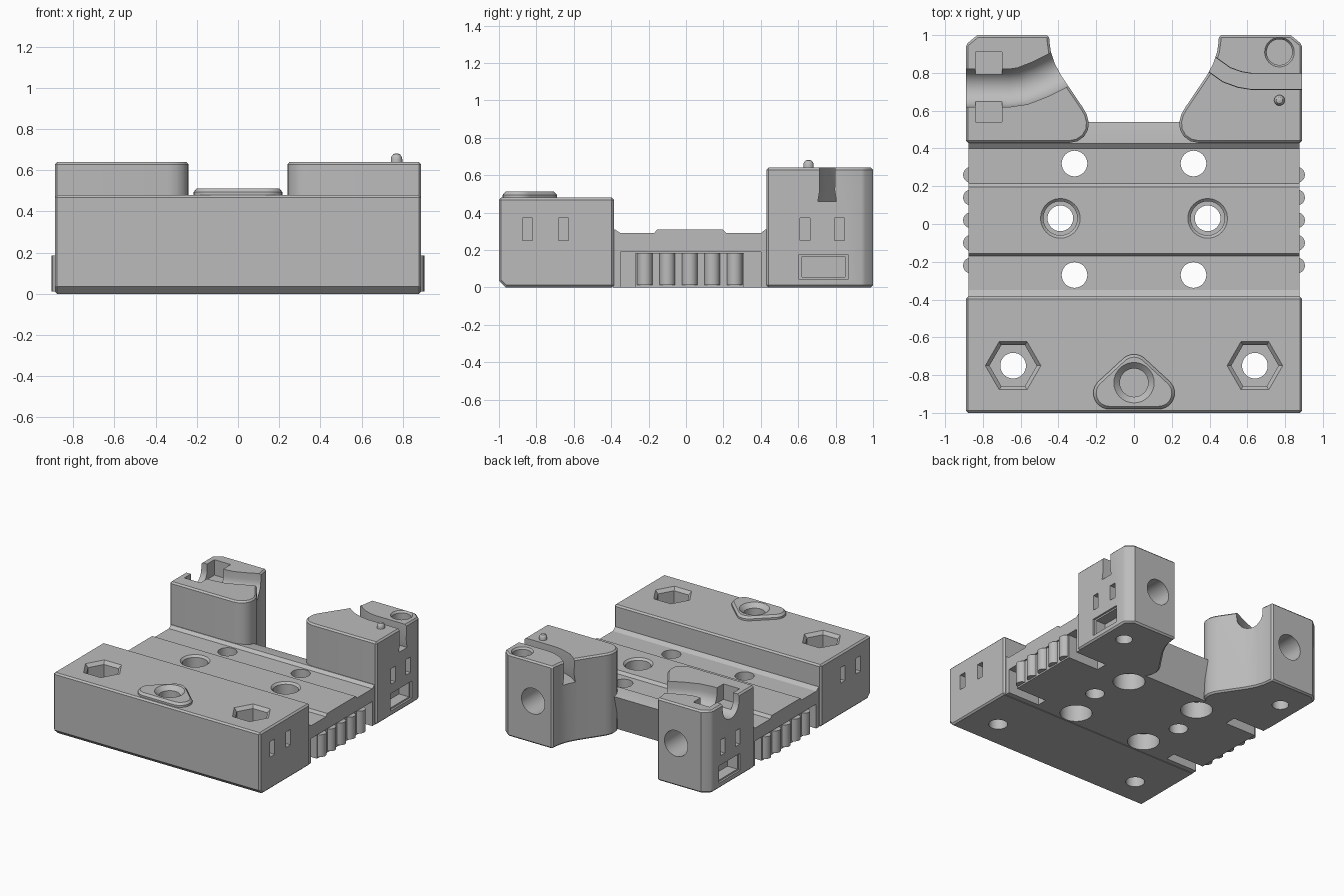
import bpy, bmesh, math
from mathutils import Vector

if "Cube" in bpy.data.objects:
    bpy.data.objects.remove(bpy.data.objects["Cube"])

grey = bpy.data.materials.new("plain grey")
grey.use_nodes = True
grey.diffuse_color = (0.5, 0.5, 0.5, 1)
grey.node_tree.nodes["Principled BSDF"].inputs["Base Color"].default_value = (0.5, 0.5, 0.5, 1)


def finish(name, bm):
    bmesh.ops.recalc_face_normals(bm, faces=bm.faces)
    mesh = bpy.data.meshes.new(name)
    bm.to_mesh(mesh)
    bm.free()
    mesh.materials.append(grey)
    ob = bpy.data.objects.new(name, mesh)
    bpy.context.collection.objects.link(ob)
    return ob


def loft(name, rings):
    """Skin equal-length rings of points and cap both ends."""
    bm = bmesh.new()
    loops = [[bm.verts.new(p) for p in ring] for ring in rings]
    for a, b in zip(loops, loops[1:]):
        for i in range(len(a)):
            j = (i + 1) % len(a)
            bm.faces.new((a[i], a[j], b[j], b[i]))
    bm.faces.new(loops[0])
    bm.faces.new(loops[-1])
    return finish(name, bm)


def prism(name, outline, lo, hi):
    return loft(name, [[(x, y, z) for x, y in outline] for z in (lo, hi)])


def side_prism(name, outline, half):
    return loft(name, [[(x, y, z) for y, z in outline] for x in (-half, half)])


def box(name, x, y, z):
    return prism(name, [(x[0], y[0]), (x[1], y[0]), (x[1], y[1]), (x[0], y[1])], *z)


def circle(cx, cy, r, n=32, turn=0.0):
    return [(cx + r * math.cos(turn + math.tau * i / n),
             cy + r * math.sin(turn + math.tau * i / n)) for i in range(n)]


def turned(name, cx, cy, steps, n=32):
    """Stack of circles given as (radius, z)."""
    return loft(name, [[(x, y, z) for x, y in circle(cx, cy, r, n)] for r, z in steps])


def sweep(name, path, section):
    """Sweep an (offset, z) section along a plan path."""
    pts = [Vector(p) for p in path]
    rings = []
    for i, p in enumerate(pts):
        d = (pts[min(i + 1, len(pts) - 1)] - pts[max(i - 1, 0)]).normalized()
        rings.append([(p.x - d.y * o, p.y + d.x * o, z) for o, z in section])
    return loft(name, rings)


def apply(ob, mod):
    bpy.context.view_layer.objects.active = ob
    bpy.ops.object.modifier_apply(modifier=mod.name)


def cut(ob, *cutters):
    for cutter in cutters:
        mod = ob.modifiers.new("cut", "BOOLEAN")
        mod.operation, mod.solver, mod.object = "DIFFERENCE", "EXACT", cutter
        apply(ob, mod)
        bpy.data.objects.remove(cutter)


def soften(ob, width):
    mod = ob.modifiers.new("edge", "BEVEL")
    mod.width, mod.segments, mod.limit_method = width, 1, "ANGLE"
    mod.angle_limit = math.radians(50)
    apply(ob, mod)


SIDES = (-1, 1)

# Front block with hex nut pockets, side slots and a central socket
front = side_prism("front_block", [(-0.965, 0), (-0.385, 0), (-0.385, 0.48), (-1, 0.48), (-1, 0.035)], 0.89)
soften(front, 0.012)
for s in SIDES:
    hexes = [[(x, y, z) for x, y in circle(0.64 * s, -0.75, r, 6)]
             for r, z in ((0.125, 0.28), (0.125, 0.455), (0.165, 0.5))]
    cut(front, loft("nut", hexes), turned("bolt", 0.64 * s, -0.75, [(0.068, -0.1), (0.068, 0.4)]))
    for y in (-0.845, -0.652):
        cut(front, box("slot", sorted((0.78 * s, 0.95 * s)), (y - 0.03, y + 0.025), (0.25, 0.37)))
cut(front, turned("socket", 0, -0.84, [(0.075, 0.3), (0.075, 0.6)]))

# Rounded triangular collar around the socket
bm = bmesh.new()
for grow, z in ((0.085, 0.47), (0.085, 0.495), (0.07, 0.512)):
    for cx, cy in ((-0.13, -0.895), (0.13, -0.895), (0, -0.775)):
        for x, y in circle(cx, cy, grow):
            bm.verts.new((x, y, z))
hull = bmesh.ops.convex_hull(bm, input=bm.verts)
inner = [v for v in hull["geom_interior"] if isinstance(v, bmesh.types.BMVert)]
bmesh.ops.delete(bm, geom=inner, context="VERTS")
bmesh.ops.dissolve_limit(bm, angle_limit=0.02, verts=bm.verts, edges=bm.edges)
collar = finish("socket_collar", bm)
cut(collar, turned("socket", 0, -0.84, [(0.075, 0.4), (0.075, 0.48), (0.11, 0.515), (0.11, 0.6)]))

# Low deck with a slightly raised centre
deck = side_prism("deck", [(-0.39, 0), (0.46, 0), (0.54, 0.29), (0.44, 0.31), (0.425, 0.31),
                           (0.4, 0.29), (0.215, 0.29), (0.195, 0.31), (-0.155, 0.31),
                           (-0.17, 0.29), (-0.35, 0.29), (-0.38, 0.31), (-0.39, 0.31)], 0.875)
for s in SIDES:
    cut(deck, turned("hole", 0.39 * s, 0.03, [(0.068, -0.1), (0.068, 0.2), (0.09, 0.2),
                                              (0.09, 0.295), (0.108, 0.313), (0.108, 0.4)]))
    for y in (-0.27, 0.32):
        cut(deck, turned("hole", 0.315 * s, y, [(0.115, -0.1), (0.115, 0.13), (0.068, 0.14), (0.068, 0.4)]))
    cut(deck, box("notch", sorted((0.6 * s, 1 * s)), (-0.35, 0.4), (-0.1, 0.19)))

# Ribbed side grips
for s, label in ((-1, "right"), (1, "left")):
    box(label + "_grip", sorted((0.5 * s, 0.868 * s)), (-0.27, 0.31), (0, 0.185))
    for i in range(5):
        turned(f"{label}_grip_rib_{i + 1}", 0.863 * s, -0.22 + 0.12 * i, [(0.042, 0.012), (0.042, 0.185)], 20)

# Rear towers with curved inner walls
outline = [(0.89, 0.43), (0.34, 0.43), (0.3, 0.438), (0.265, 0.462), (0.243, 0.5), (0.24, 0.54),
           (0.25, 0.58), (0.27, 0.615), (0.385, 0.785), (0.42, 0.85), (0.44, 0.91), (0.447, 0.96),
           (0.45, 1), (0.83, 1), (0.89, 0.95)]
towers = {}
for s, label in ((-1, "right"), (1, "left")):
    t = towers[s] = prism(label + "_tower", [(x * s, y) for x, y in outline], 0, 0.64)
    soften(t, 0.012)
    outer = sorted((0.79 * s, 0.95 * s))
    for y in (0.637, 0.822):
        cut(t, box("slot", outer, (y - 0.027, y + 0.025), (0.25, 0.37)))
    cut(t, box("port", outer, (0.62, 0.85), (0.055, 0.165)),
        box("port_rim", sorted((0.875 * s, 0.95 * s)), (0.605, 0.865), (0.043, 0.177)),
        turned("foot_hole", 0.73 * s, 0.76, [(0.06, -0.1), (0.06, 0.14)]))
    rear = [[(x, y, z) for x, z in circle(0.615 * s, 0.33, 0.1)] for y in (0.72, 1.1)]
    cut(t, loft("rear_hole", rear))

# Narrow curved channel, round pocket and ball pin on the left tower
cut(towers[1],
    sweep("channel", [(0.95, 0.755), (0.62, 0.755), (0.56, 0.765), (0.49, 0.79), (0.42, 0.84), (0.33, 0.91)],
          [(-0.045, 0.75), (-0.04, 0.52), (-0.05, 0.46), (0.05, 0.46), (0.04, 0.52), (0.045, 0.75)]),
    turned("pocket", 0.77, 0.91, [(0.068, 0.55), (0.068, 0.625), (0.082, 0.645), (0.082, 0.75)]))
pin = turned("ball_pin", 0.77, 0.655, [(0.028, 0.6), (0.028, 0.655), (0.025, 0.667), (0.016, 0.678), (0.004, 0.682)], 20)

# Wide round channel with two tie pockets on the right tower
arc = [(-0.1 * math.cos(math.pi * i / 12), 0.59 - 0.1 * math.sin(math.pi * i / 12)) for i in range(13)]
cut(towers[-1],
    sweep("channel", [(-0.95, 0.72), (-0.66, 0.72), (-0.59, 0.73), (-0.5, 0.765), (-0.4, 0.815), (-0.25, 0.9)],
          [(-0.1, 0.75)] + arc + [(0.1, 0.75)]),
    box("tie", (-0.84, -0.7), (0.78, 0.91), (0.52, 0.75)),
    box("tie", (-0.84, -0.7), (0.54, 0.66), (0.52, 0.75)))

# Smooth round surfaces, keep corners crisp
bpy.ops.object.select_all(action="DESELECT")
for ob in bpy.context.collection.objects:
    if ob.type == "MESH" and grey.name in ob.data.materials:
        ob.select_set(True)
        bpy.context.view_layer.objects.active = ob
bpy.ops.object.shade_smooth_by_angle(angle=math.radians(28))
